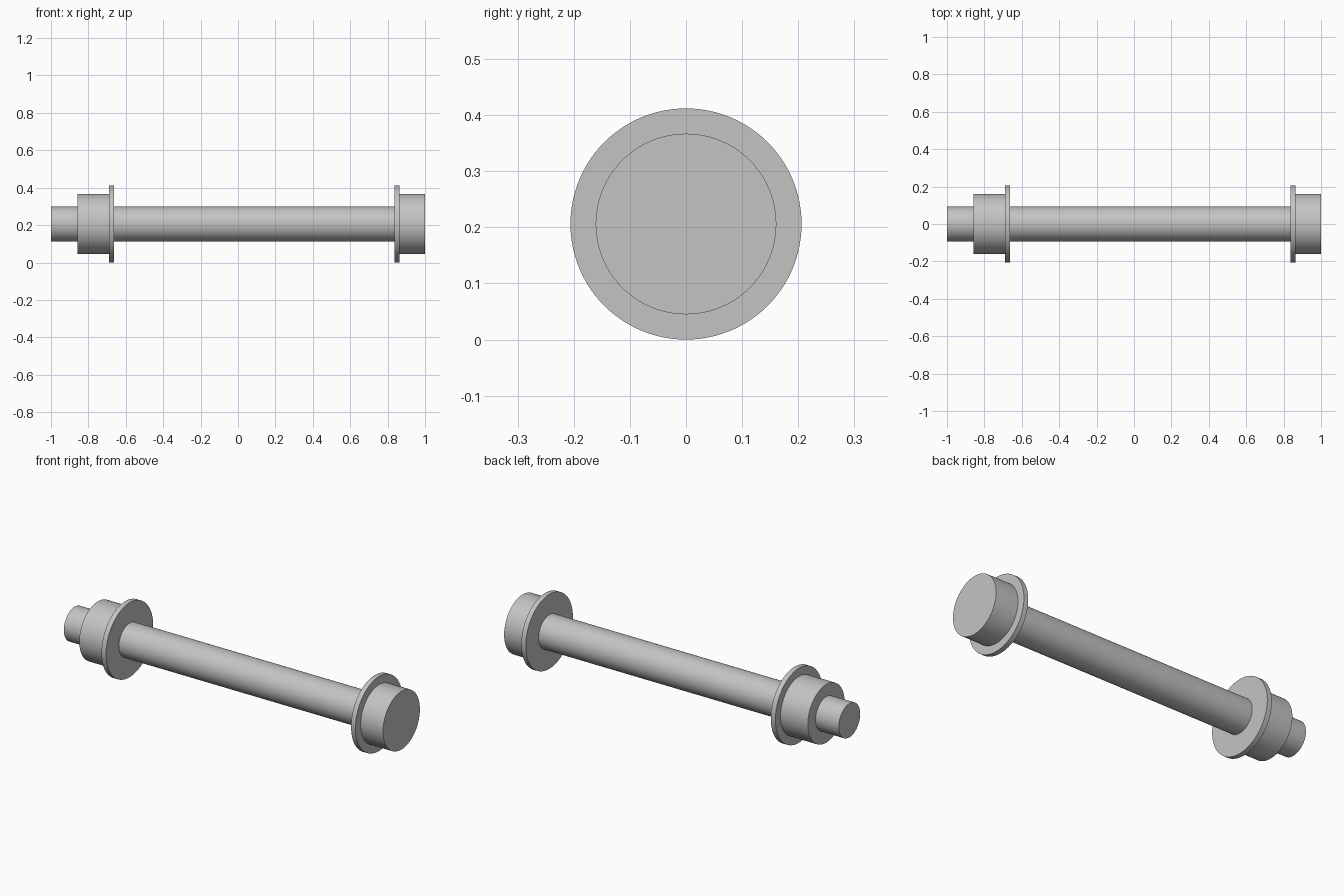
import bpy
import math

cube = bpy.data.objects.get("Cube")
if cube:
    bpy.data.objects.remove(cube, do_unlink=True)

AXIS_Z = 0.206

steel = bpy.data.materials.new("plain grey steel")
steel.use_nodes = True
grey = (0.55, 0.55, 0.55, 1)
steel.diffuse_color = grey
steel.node_tree.nodes["Principled BSDF"].inputs["Base Color"].default_value = grey


def disc(name, x0, x1, radius):
    """Smooth capped cylinder along x from x0 to x1."""
    bpy.ops.mesh.primitive_cylinder_add(
        vertices=96, radius=radius, depth=x1 - x0,
        location=((x0 + x1) / 2, 0, AXIS_Z), rotation=(0, math.pi / 2, 0))
    obj = bpy.context.object
    obj.name = name
    obj.data.materials.append(steel)
    bpy.ops.object.transform_apply(location=False, rotation=True, scale=True)
    bpy.ops.object.shade_smooth_by_angle(angle=math.radians(30))
    return obj


# Long pin, ending inside the head
disc("shaft", -1.0, 0.85, 0.0935)

# Head and its washer
disc("head", 0.863, 1.0, 0.161)
disc("head_washer", 0.836, 0.863, 0.206)

# Round nut and its washer
disc("nut", -0.858, -0.691, 0.161)
disc("nut_washer", -0.691, -0.663, 0.206)
